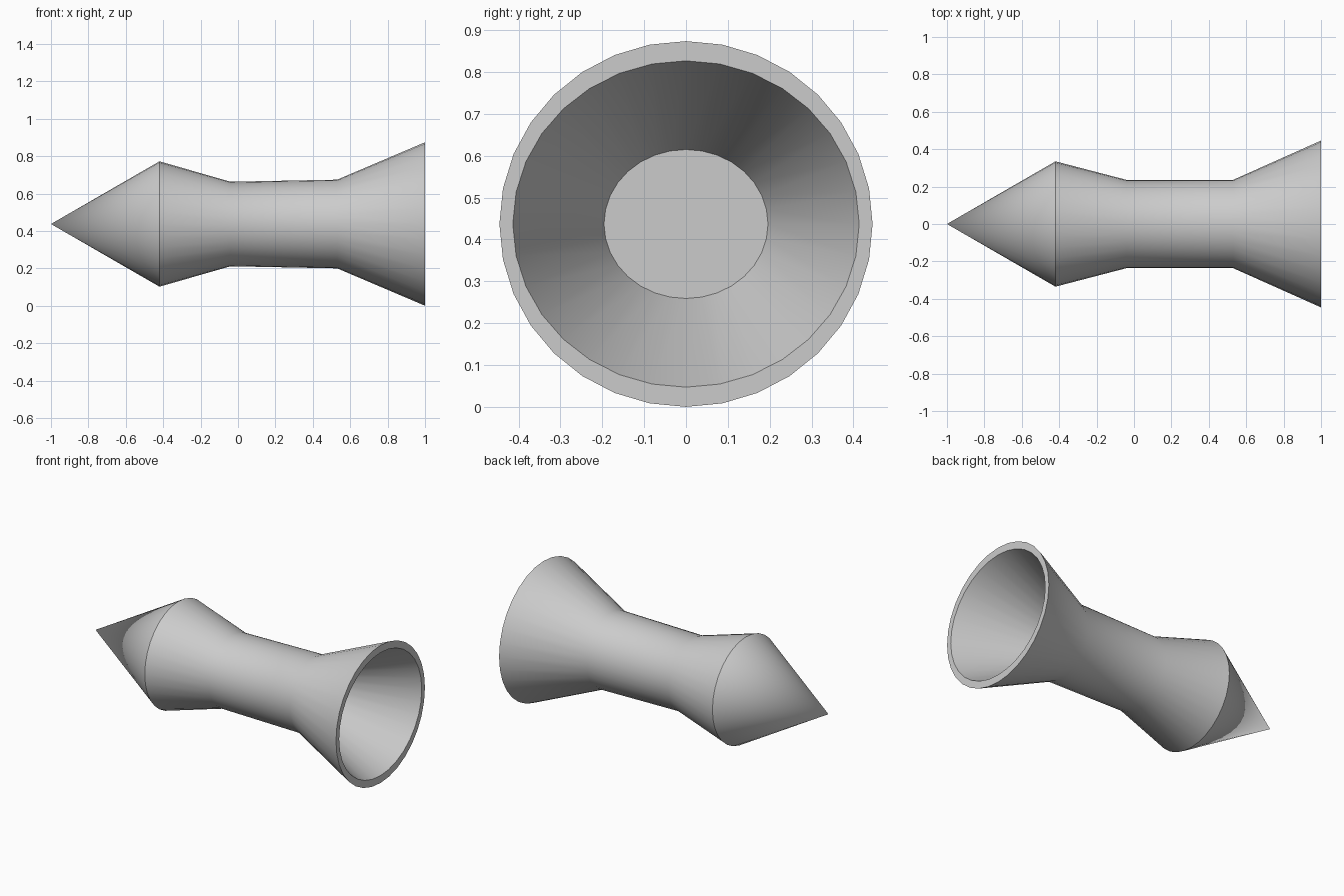
import bpy, bmesh
from math import sin, cos, tau, radians

if "Cube" in bpy.data.objects:
    bpy.data.objects.remove(bpy.data.objects["Cube"])

SIDES = 32
CZ = 0.437

# Rings along the axis: x, y radius, z radius
OUTER = [(-0.42, 0.335, 0.335), (-0.04, 0.236, 0.226),
         (0.53, 0.236, 0.237), (1.0, 0.446, 0.437)]
INNER = [(1.0, 0.414, 0.390), (0.53, 0.196, 0.178)]

bm = bmesh.new()


def ring(x, ry, rz):
    return [bm.verts.new((x, ry * cos(tau * i / SIDES), CZ + rz * sin(tau * i / SIDES)))
            for i in range(SIDES)]


# Pointed nose with a single tip vertex
tip = bm.verts.new((-1.0, 0, CZ))
rings = [ring(*r) for r in OUTER + INNER]
for i in range(SIDES):
    j = (i + 1) % SIDES
    bm.faces.new((tip, rings[0][j], rings[0][i]))
    # Body, rim and funnel walls
    for a, b in zip(rings, rings[1:]):
        bm.faces.new((a[i], a[j], b[j], b[i]))

# Flat floor at the bottom of the funnel
bm.faces.new(rings[-1])
bmesh.ops.recalc_face_normals(bm, faces=bm.faces)

mesh = bpy.data.meshes.new("flared_dart_body")
bm.to_mesh(mesh)
bm.free()
body = bpy.data.objects.new("flared_dart_body", mesh)
bpy.context.collection.objects.link(body)
bpy.context.view_layer.objects.active = body
body.select_set(True)
bpy.ops.object.shade_smooth_by_angle(angle=radians(30))
